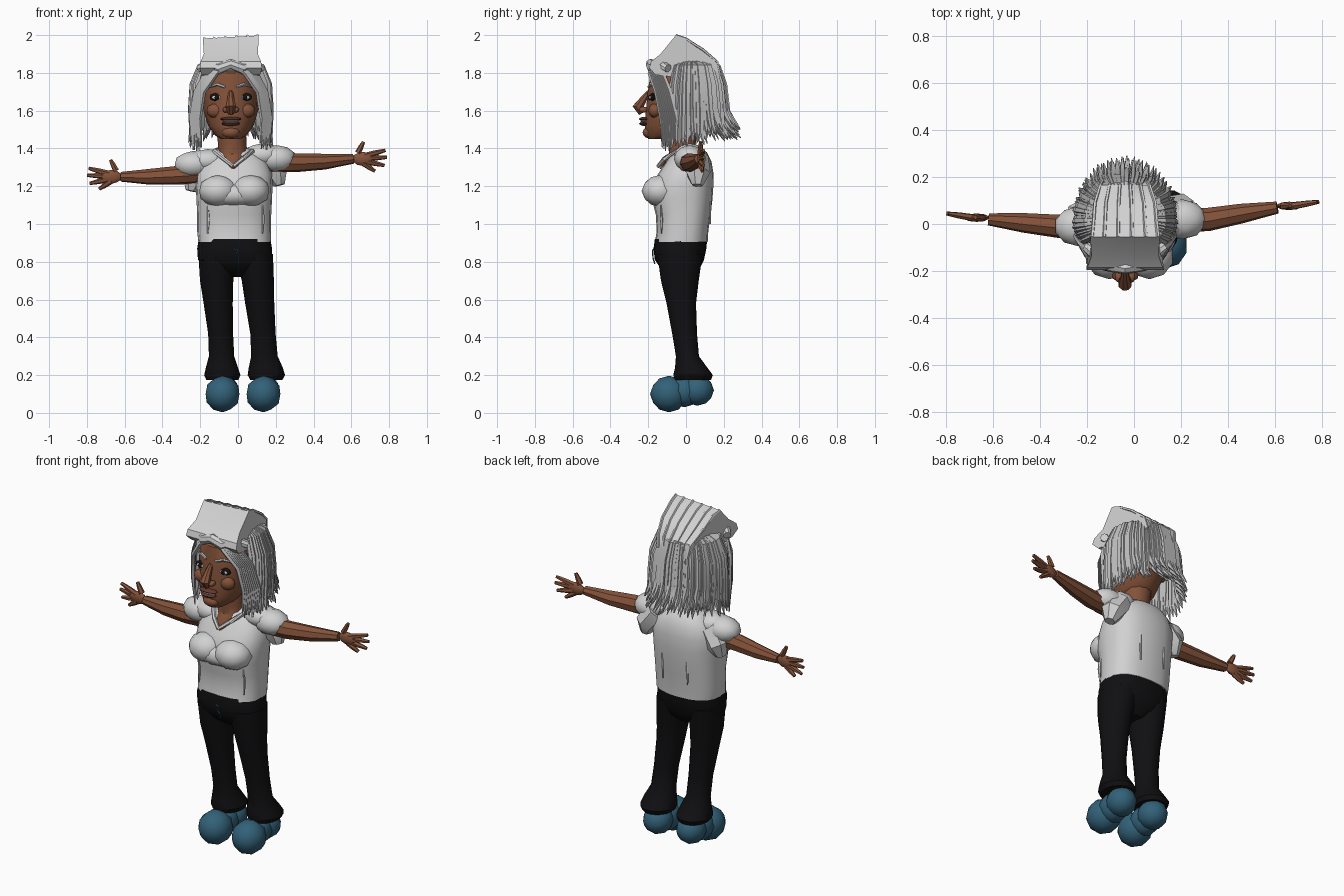
import bpy, bmesh, math, random
from mathutils import Vector

random.seed(4)
if "Cube" in bpy.data.objects:
    bpy.data.objects.remove(bpy.data.objects["Cube"])


def material(name, r, g, b):
    m = bpy.data.materials.new(name)
    m.use_nodes = True
    m.diffuse_color = (r, g, b, 1)
    m.node_tree.nodes["Principled BSDF"].inputs["Base Color"].default_value = (r, g, b, 1)
    return m


SKIN = material("brown skin", .23, .085, .042)
SHIRT = material("white cloth", .64, .64, .64)
HAIR = material("silver hair", .52, .52, .52)
PANTS = material("black trousers", .005, .005, .006)
SHOE = material("blue shoes", .032, .12, .19)
DARK = material("dark eye", .008, .006, .005)
LIP = material("brown lips", .13, .04, .025)


def finish(name, bm, mat, angle=35):
    bmesh.ops.recalc_face_normals(bm, faces=bm.faces)
    mesh = bpy.data.meshes.new(name)
    bm.to_mesh(mesh)
    bm.free()
    mesh.materials.append(mat)
    ob = bpy.data.objects.new(name, mesh)
    bpy.context.collection.objects.link(ob)
    bpy.ops.object.select_all(action="DESELECT")
    ob.select_set(True)
    bpy.context.view_layer.objects.active = ob
    bpy.ops.object.shade_smooth_by_angle(angle=math.radians(angle))
    return ob


def skin_rings(bm, rings):
    rows = [[bm.verts.new(p) for p in ring] for ring in rings]
    n = len(rows[0])
    for a, b in zip(rows, rows[1:]):
        for i in range(n):
            bm.faces.new((a[i], a[(i + 1) % n], b[(i + 1) % n], b[i]))
    bm.faces.new(rows[0])
    bm.faces.new(rows[-1])


def loft(name, rings, mat, n=18, power=1.0):
    """Stack of rounded sections: z, centre x, half width, front y, back y."""
    def soft(v):
        return math.copysign(abs(v) ** power, v)
    out = []
    for z, cx, hw, y0, y1 in rings:
        angles = [math.tau * i / n for i in range(n)]
        out.append([(cx + hw * soft(math.cos(a)),
                     (y0 + y1) / 2 + (y1 - y0) / 2 * soft(math.sin(a)), z) for a in angles])
    bm = bmesh.new()
    skin_rings(bm, out)
    return finish(name, bm, mat)


def tubes(name, paths, mat, n=5):
    """Tapered tubes, each a list of points and a list of radii."""
    bm = bmesh.new()
    for pts, radii in paths:
        pts = [Vector(p) for p in pts]
        rings = []
        for i, p in enumerate(pts):
            t = (pts[min(i + 1, len(pts) - 1)] - pts[max(i - 1, 0)]).normalized()
            u = t.cross(Vector((.3, .93, .15))).normalized()
            v = t.cross(u)
            rings.append([p + radii[i] * (u * math.cos(math.tau * k / n) + v * math.sin(math.tau * k / n))
                          for k in range(n)])
        skin_rings(bm, rings)
    return finish(name, bm, mat)


def blob(name, loc, size, mat, level=2):
    bm = bmesh.new()
    bmesh.ops.create_icosphere(bm, subdivisions=level, radius=1)
    for v in bm.verts:
        v.co = Vector([c * s + o for c, s, o in zip(v.co, size, loc)])
    return finish(name, bm, mat)


CX = -.038  # centre line of the head

# Head and neck
loft("head", [(1.45, CX, .05, -.20, -.10), (1.47, CX, .085, -.215, .0), (1.52, CX, .12, -.22, .08),
              (1.60, CX, .145, -.215, .12), (1.70, CX, .15, -.205, .14), (1.80, CX, .145, -.19, .14),
              (1.87, CX, .10, -.12, .10)], SKIN)
loft("neck", [(1.29, -.025, .02, -.14, .03), (1.33, -.025, .07, -.125, .05), (1.37, -.03, .08, -.09, .06),
              (1.42, -.03, .075, -.09, .05), (1.52, CX, .08, -.10, .06)], SKIN, 12)
# Face
tubes("nose", [([(CX, -.195, 1.70), (CX, -.225, 1.66), (CX, -.255, 1.62), (CX, -.235, 1.585)],
                [.012, .020, .030, .016])], SKIN, 8)
for s, side in ((1, "left"), (-1, "right")):
    ex = CX + s * .074
    blob(side + "_nostril", (CX + s * .026, -.225, 1.605), (.018, .025, .016), SKIN)
    blob(side + "_eye_rim", (ex, -.176, 1.672), (.040, .016, .022), DARK)
    blob(side + "_eyeball", (ex, -.183, 1.670), (.028, .014, .013), SHIRT)
    blob(side + "_iris", (ex, -.191, 1.670), (.013, .010, .014), DARK)
    tubes(side + "_eyebrow", [([(CX + s * .03, -.198, 1.725), (CX + s * .07, -.186, 1.74),
                                (CX + s * .115, -.153, 1.725)], [.007, .009, .004])], HAIR)
    blob(side + "_cheek", (CX + s * .08, -.165, 1.60), (.05, .035, .04), SKIN)
    blob(side + "_ear", (CX + s * .165, -.02, 1.68), (.045, .025, .04), SKIN)
blob("upper_lip", (CX, -.222, 1.556), (.058, .027, .011), LIP)
blob("teeth", (CX, -.224, 1.545), (.045, .018, .008), SHIRT)
blob("lower_lip", (CX, -.222, 1.531), (.05, .026, .012), LIP)
blob("chin", (CX, -.195, 1.485), (.05, .035, .032), SKIN)


# Hair: a shell covered by loose strands that flick out at the back
def strand(phi, scale=1.0, jitter=0.0):
    back = (1 - math.cos(phi)) / 2
    end = 1.40 + .075 * back + jitter
    levels = [(.08, .07, 1.875), (.165, .145, 1.835), (.20, .175, 1.74), (.208, .19, 1.61),
              (.205, .205 + jitter * .3, end + .06), (.205 + .03 * back, .20 + .06 * back, end)]
    return [(CX + rx * scale * math.sin(phi), .025 - ry * scale * math.cos(phi), z) for rx, ry, z in levels]


LO, HI = math.radians(58), math.radians(302)
bm = bmesh.new()
rows = [[bm.verts.new(p) for p in strand(LO + (HI - LO) * i / 24, .96)[:5]] for i in range(25)]
for a, b in zip(rows, rows[1:]):
    for i in range(4):
        bm.faces.new((a[i], a[i + 1], b[i + 1], b[i]))
finish("hair_shell", bm, HAIR)

locks = []
for layer, count in ((.965, 50), (1.0, 46)):
    for i in range(count):
        phi = LO + (HI - LO) * (i + random.uniform(-.3, .3)) / (count - 1)
        w = random.uniform(.85, 1.2)
        locks.append((strand(phi, layer + random.uniform(-.015, .025), random.uniform(-.03, .035)),
                      [r * w for r in (.008, .012, .015, .015, .013, .002)]))
tubes("hair_strands", locks, HAIR)

bangs = []
for s in (-1, 1):
    for i in range(9):
        t = i / 8
        pts = [(.01, -.17 + .02 * t, 1.86), (.075 + .04 * t, -.19 + .05 * t, 1.80 + .035 * t),
               (.145 + .04 * t, -.155 + .07 * t, 1.70), (.165 + .045 * t, -.13 + .08 * t, 1.56),
               (.155 + .05 * t, -.125 + .07 * t, 1.385 + random.uniform(0, .05))]
        bangs.append(([(CX + s * x, y, z) for x, y, z in pts], [.010, .013, .014, .012, .003]))
tubes("front_locks", bangs, HAIR)

# Cap: a wedge profile swept across, with raised pleats down the back slope
CAP = [(-.16, 1.79, .155), (-.195, 1.825, .165), (-.185, 1.86, .16), (-.135, 1.90, .143), (-.055, 1.99, .148),
       (.0, 1.972, .142), (.09, 1.915, .135), (.165, 1.85, .11), (.18, 1.78, .10), (.0, 1.77, .145)]
bm = bmesh.new()
skin_rings(bm, [[(CX + f * hw, y, z + .008 * f * (z > 1.9)) for y, z, hw in CAP] for f in (-1, -.5, 0, .5, 1)])
finish("cap", bm, SHIRT)
tubes("cap_pleats", [([(CX + f * hw, y, z + .008 * f) for y, z, hw in CAP[4:9]], [.008] * 5)
                     for f in (-.95, -.6, -.2, .2, .6, .95)], SHIRT)
tubes("cap_brim", [([(CX + f * .165, -.185 + .09 * f * f, 1.835 + .012 * math.cos(f * 9))
                     for f in (-1, -.7, -.35, 0, .35, .7, 1)], [.022, .03, .032, .028, .032, .03, .022])], SHIRT, 8)

# Shirt
loft("shirt", [(.905, -.018, .192, -.165, .115), (.96, -.02, .196, -.155, .118), (1.05, -.02, .196, -.16, .13),
               (1.13, -.02, .20, -.18, .14), (1.20, -.02, .203, -.18, .145), (1.27, -.02, .20, -.145, .145),
               (1.33, -.02, .175, -.105, .135), (1.38, -.025, .125, -.07, .11), (1.40, -.025, .09, -.045, .085)],
     SHIRT, 20, .8)
for x, side in ((.065, "left"), (-.105, "right")):
    blob(side + "_chest", (x, -.135, 1.175), (.105, .10, .085), SHIRT)
blob("shirt_front_fold", (-.02, -.15, 1.155), (.16, .07, .06), SHIRT)
folds = [([(x, y, z0), (x + .004, y, (z0 + z1) / 2), (x, y - .003, z1)], [.003, .008, .003])
         for x, y, z0, z1 in ((-.16, -.135, .95, 1.10), (.13, -.13, .95, 1.10), (-.10, .127, 1.0, 1.25),
                              (.06, .128, 1.0, 1.27))]
tubes("shirt_folds", folds, SHIRT)
tubes("collar", [([(-.025, -.148, 1.305), (-.025 + s * .05, -.115, 1.345), (-.025 + s * .10, -.05, 1.385),
                   (-.025 + s * .08, .05, 1.395)], [.010, .012, .014, .012]) for s in (-1, 1)], SHIRT, 6)

# Sleeves and drooping cuffs
for side, sx, sy, sz in (("left", .205, .02, 1.345), ("right", -.235, -.01, 1.315)):
    s = 1 if sx > 0 else -1
    blob(side + "_sleeve", (sx, sy, sz), (.105, .085, .072), SHIRT)
    blob(side + "_shoulder", (sx - s * .075, sy, sz + .02), (.11, .085, .062), SHIRT)
    tubes(side + "_sleeve_drape", [([(sx - s * .06, sy + .03, sz), (sx, sy + .045, sz - .08),
                                     (sx + s * .015, sy + .04, sz - .14)], [.07, .065, .03])], SHIRT, 7)

# Arms and spread hands
ARMS = {"left": [(.15, .01, 1.325), (.32, .02, 1.325), (.46, .045, 1.33), (.61, .07, 1.345)],
        "right": [(-.15, -.01, 1.27), (-.32, -.01, 1.258), (-.47, .005, 1.25), (-.62, .02, 1.25)]}
for side, path in ARMS.items():
    s = 1 if side == "left" else -1
    tubes(side + "_arm", [(path, [.052, .050, .042, .026])], SKIN, 8)
    wx, wy, wz = path[-1]
    blob(side + "_palm", (wx + s * .05, wy + .007, wz), (.055, .018, .037), SKIN)
    fingers = []
    for dx, dz in ((.17, .045), (.178, .008), (.165, -.035), (.115, -.065), (.055, .09)):
        end = Vector((wx + s * dx, wy + dx * .14, wz + dz))
        base = Vector((wx + s * min(dx * .45, .06), wy + .006, wz + dz * .35))
        fingers.append(([base, base.lerp(end, .55), end], [.016, .014, .009]))
    tubes(side + "_fingers", fingers, SKIN, 6)

# Trousers
loft("hips", [(.72, -.005, .045, -.08, .03), (.76, -.008, .14, -.13, .07), (.81, -.015, .197, -.165, .095),
              (.87, -.018, .198, -.172, .108), (.92, -.018, .19, -.165, .112)], PANTS, 20, .85)
LEGS = {"left": ((.84, .085, .10), (.70, .105, .085), (.58, .115, .077), (.42, .132, .067), (.30, .14, .07),
                 (.24, .147, .09), (.20, .15, .099), (.175, .15, .085)),
        "right": ((.84, -.115, .095), (.70, -.113, .088), (.58, -.105, .077), (.42, -.092, .066),
                  (.30, -.087, .067), (.24, -.085, .085), (.20, -.083, .096), (.175, -.083, .085))}
DEPTH = ((-.155, .09), (-.135, .07), (-.105, .055), (-.075, .06), (-.055, .07), (-.06, .115),
         (-.07, .145), (-.06, .135))
for side, rings in LEGS.items():
    loft(side + "_trouser_leg", [r + d for r, d in zip(rings, DEPTH)], PANTS, 14)
tubes("drawstring", [([(-.025, -.172, .868), (.0, -.175, .86), (-.012, -.175, .835), (.004, -.174, .82),
                       (.0, -.165, .79)], [.004] * 5)], SHOE)

# Round shoes
for side, x in (("left", .135), ("right", -.082)):
    blob(side + "_shoe_toe", (x, -.09, .10), (.094, .10, .097), SHOE)
    blob(side + "_shoe_heel", (x + .004, .06, .12), (.082, .088, .082), SHOE)
    blob(side + "_shoe_middle", (x, -.01, .115), (.078, .09, .085), SHOE)
